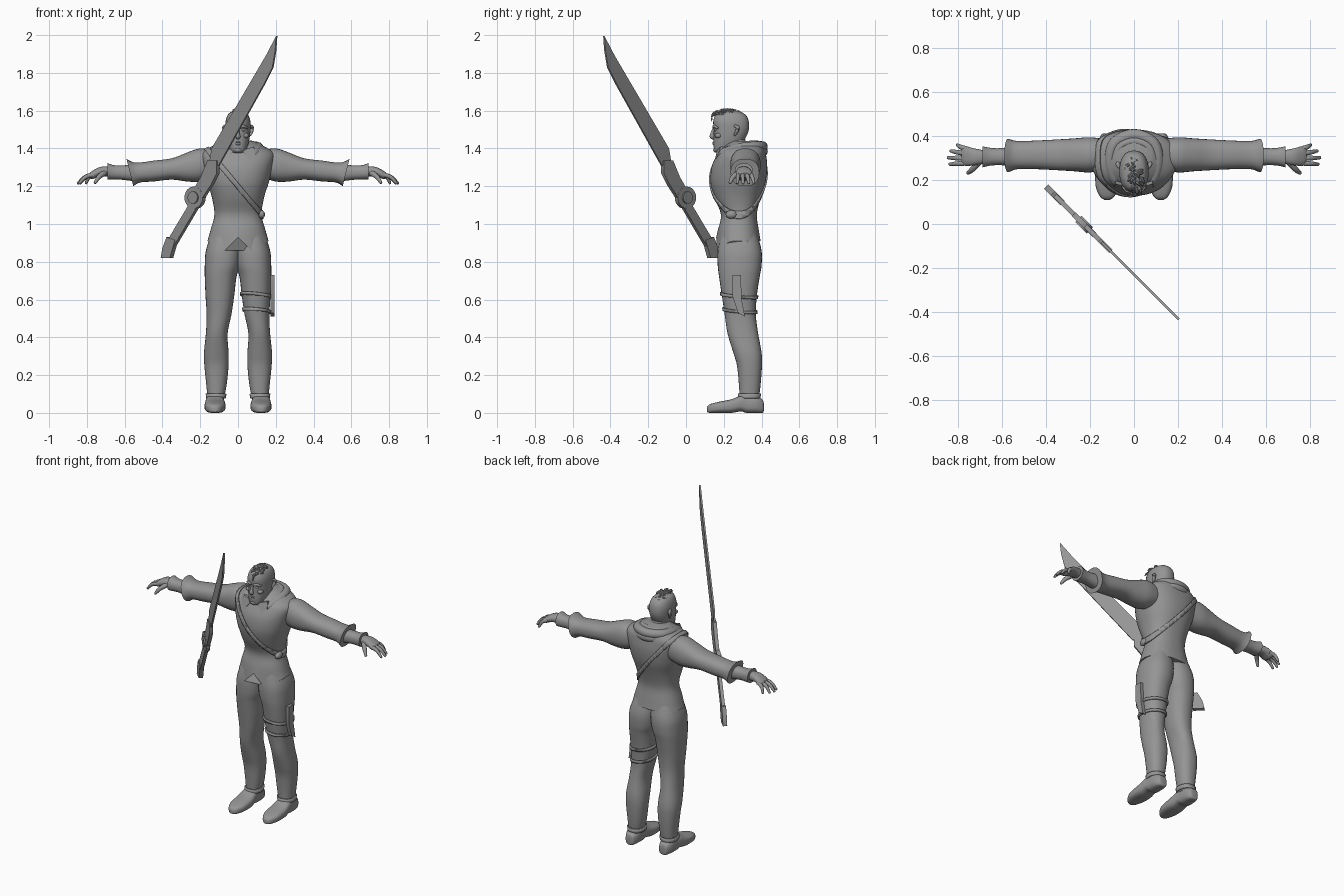
import bpy, bmesh, math, random
from mathutils import Vector

cube = bpy.data.objects.get("Cube")
if cube:
    bpy.data.objects.remove(cube, do_unlink=True)

grey = bpy.data.materials.new("plain grey")
grey.use_nodes = True
grey.diffuse_color = (0.3, 0.3, 0.3, 1)
grey.node_tree.nodes["Principled BSDF"].inputs["Base Color"].default_value = grey.diffuse_color


def finish(name, bm, mirror=False, angle=40):
    bmesh.ops.recalc_face_normals(bm, faces=bm.faces)
    mesh = bpy.data.meshes.new(name)
    bm.to_mesh(mesh)
    bm.free()
    mesh.materials.append(grey)
    obj = bpy.data.objects.new(name, mesh)
    bpy.context.collection.objects.link(obj)
    bpy.ops.object.select_all(action='DESELECT')
    obj.select_set(True)
    bpy.context.view_layer.objects.active = obj
    bpy.ops.object.shade_smooth_by_angle(angle=math.radians(angle))
    if mirror:
        obj.modifiers.new("mirror", 'MIRROR').use_mirror_merge = False
    return obj


def skin(name, rings, mirror=False):
    """Join rings of points into a closed surface."""
    bm = bmesh.new()
    loops = [[bm.verts.new(p) for p in ring] for ring in rings]
    n = len(loops[0])
    for a, b in zip(loops, loops[1:]):
        for i in range(n):
            j = (i + 1) % n
            bm.faces.new((a[i], a[j], b[j], b[i]))
    bm.faces.new(loops[0])
    bm.faces.new(loops[-1])
    return finish(name, bm, mirror)


def spline(rows, steps=4):
    """Smooth interpolation through rows of numbers."""
    out = []
    for i in range(len(rows) - 1):
        quad = [rows[max(0, i - 1)], rows[i], rows[i + 1], rows[min(len(rows) - 1, i + 2)]]
        for s in range(steps):
            t = s / steps
            out.append([b + t * ((c - a) + t * ((2*a - 5*b + 4*c - d) + t * (3*b - a - 3*c + d))) / 2
                        for a, b, c, d in zip(*quad)])
    return out + [list(rows[-1])]


def loft(name, axis, rows, power=2.3, n=32, warp=None, mirror=False):
    """Each row is a station along the axis, then the extents of the two other axes."""
    rings = []
    for t, a0, a1, b0, b1 in spline(rows):
        ring = []
        for k in range(n):
            ang = math.tau * k / n
            c, s = [math.copysign(abs(v) ** (2 / power), v) for v in (math.cos(ang), math.sin(ang))]
            a, b = (a0 + a1) / 2 + c * (a1 - a0) / 2, (b0 + b1) / 2 + s * (b1 - b0) / 2
            p = Vector({'x': (t, a, b), 'y': (a, t, b), 'z': (a, b, t)}[axis])
            if warp:
                warp(p)
            ring.append(p)
        rings.append(ring)
    return skin(name, rings, mirror)


def tube(name, rows, mirror=False, n=12, steps=4):
    """Round tube through points (x, y, z, radius) with softened ends."""
    path = spline(rows, steps)
    rings = []
    for i, row in enumerate(path):
        p = Vector(row[:3])
        tangent = Vector(path[min(i + 1, len(path) - 1)][:3]) - Vector(path[max(i - 1, 0)][:3])
        u = tangent.cross(Vector((0.1, 0.2, 1))).normalized()
        v = tangent.normalized().cross(u)
        ring = [p + row[3] * (u * math.cos(math.tau * k / n) + v * math.sin(math.tau * k / n)) for k in range(n)]
        tip = tangent.normalized() * row[3] * 0.5
        if i == 0:
            rings.append([p - tip + (q - p) * 0.5 for q in ring])
        rings.append(ring)
        if i == len(path) - 1:
            rings.append([p + tip + (q - p) * 0.5 for q in ring])
    return skin(name, rings, mirror)


def plate(name, outline, place, thick, mirror=False):
    """Flat outline put in space by place(a, b, offset)."""
    return skin(name, [[place(a, b, o) for a, b in outline] for o in (-thick / 2, thick / 2)], mirror)


def ball(name, centre, size, mirror=False):
    bm = bmesh.new()
    bmesh.ops.create_uvsphere(bm, u_segments=20, v_segments=12, radius=1)
    for v in bm.verts:
        v.co = Vector(centre) + v.co * Vector(size)
    return finish(name, bm, mirror)


def band(name, source, point, normal, width, mirror=False):
    """Strap cut from the surface of another part and lifted off it."""
    bm = bmesh.new()
    bm.from_mesh(source.data)
    normal = Vector(normal).normalized()
    for side in (1, -1):
        bmesh.ops.bisect_plane(bm, geom=bm.verts[:] + bm.edges[:] + bm.faces[:], clear_outer=True,
                               plane_co=Vector(point) + normal * side * width / 2, plane_no=normal * side)
    bm.normal_update()
    for v, n in [(v, v.normal.copy()) for v in bm.verts]:
        v.co += n * 0.004
    obj = finish(name, bm, mirror)
    solid = obj.modifiers.new("thickness", 'SOLIDIFY')
    solid.thickness, solid.offset = 0.008, 0


# Tunic with two pointed front tails
def hem(p):
    if p.z < 0.98:
        front = max(0, min(1, (0.3 - p.y) / 0.1))
        p.z -= (0.98 - p.z) * front * (1 - abs(abs(p.x) - 0.09) / 0.07)

tunic = loft("tunic", 'z', [(z, -w, w, y0, y1) for z, w, y0, y1 in [
    (.91, .162, .16, .395), (.97, .145, .17, .385), (1.05, .125, .185, .375), (1.14, .138, .15, .395),
    (1.22, .163, .13, .42), (1.3, .183, .135, .43), (1.36, .195, .16, .425), (1.39, .175, .18, .42),
    (1.42, .12, .21, .41), (1.44, .08, .24, .38)]], n=64, warp=hem)
band("chest_strap", tunic, (0, .28, 1.2), (.77, 0, .64), .025)
ball("strap_pouch", (.125, .24, 1.05), (.018, .03, .022))

# Trousers and shoes
leg = loft("trouser_legs", 'z', [
    (.07, .075, .16, .285, .385), (.15, .06, .168, .28, .395), (.25, .05, .178, .27, .402),
    (.32, .05, .18, .25, .4), (.42, .055, .17, .22, .382), (.52, .035, .166, .205, .37),
    (.62, .02, .172, .19, .375), (.72, .008, .176, .175, .39), (.78, -.01, .176, .168, .4),
    (.86, -.02, .17, .168, .4), (.95, -.02, .14, .185, .375)], mirror=True)
band("ankle_cuffs", leg, (0, 0, .09), (0, 0, 1), .025, mirror=True)
for z in (.58, .66):
    band("thigh_strap", leg, (0, 0, z), (.1, .1, 1), .016)
loft("shoes", 'y', [
    (.11, .11, .135, .005, .03), (.125, .09, .155, 0, .045), (.17, .07, .174, 0, .058),
    (.24, .066, .177, 0, .072), (.29, .072, .172, .008, .092), (.32, .075, .168, 0, .094),
    (.37, .077, .165, 0, .09), (.405, .09, .15, 0, .07), (.412, .1, .14, .01, .05)], power=2.8, mirror=True)
plate("thigh_holster", [(.245, .73), (.29, .73), (.295, .6), (.312, .51), (.275, .53), (.245, .62)],
      lambda y, z, o: Vector((.183 + o, y, z)), .022)

# Sleeves with slanted flared cuffs
def slant(p):
    if p.x > 0.5:
        p.x += (p.z - 1.27) * 0.25

loft("sleeves", 'x', [
    (.12, .25, .385, 1.25, 1.39), (.2, .235, .395, 1.225, 1.4), (.27, .24, .39, 1.225, 1.378),
    (.35, .245, .385, 1.235, 1.348), (.45, .25, .38, 1.225, 1.335), (.53, .25, .378, 1.22, 1.325),
    (.572, .236, .388, 1.2, 1.345)], warp=slant, mirror=True)

# Gloves
loft("glove_cuffs", 'x', [
    (.54, .265, .35, 1.225, 1.315), (.62, .268, .345, 1.235, 1.31), (.66, .265, .348, 1.235, 1.312),
    (.69, .258, .354, 1.235, 1.322)], mirror=True)
loft("palms", 'x', [
    (.68, .275, .335, 1.25, 1.305), (.73, .267, .345, 1.252, 1.302), (.77, .265, .352, 1.238, 1.282),
    (.785, .28, .34, 1.245, 1.27)], mirror=True)
for y, tip_x, tip_y in ((.278, .84, .272), (.299, .848, .302), (.32, .835, .333), (.34, .805, .36)):
    tube("finger", [(.755, y, 1.263, .012), ((tip_x + .77) / 2, (y + tip_y) / 2, 1.25, .011),
                    (tip_x, tip_y, 1.215, .007)], mirror=True)
tube("thumb", [(.705, .285, 1.272, .016), (.735, .25, 1.25, .013), (.757, .232, 1.218, .008)], mirror=True)

# Neck and head
tube("neck", [(0, .295, 1.34, .056), (0, .275, 1.4, .052), (0, .255, 1.46, .052)], n=24)
loft("head", 'z', [(z, -w, w, y0, y1) for z, w, y0, y1 in [
    (1.377, .022, .162, .2), (1.388, .04, .15, .235), (1.42, .054, .146, .29), (1.46, .062, .147, .318),
    (1.5, .066, .147, .333), (1.54, .066, .144, .333), (1.57, .058, .152, .322), (1.588, .045, .168, .3),
    (1.6, .02, .2, .26)]])
tube("nose", [(0, .147, 1.505, .007), (0, .139, 1.48, .009), (0, .138, 1.463, .013), (0, .15, 1.455, .008)])
tube("brows", [(.01, .147, 1.512, .007), (.03, .15, 1.517, .008), (.05, .168, 1.508, .006)], mirror=True)
ball("eyes", (.027, .157, 1.497), (.011, .009, .007), mirror=True)
ball("cheekbones", (.04, .172, 1.468), (.018, .02, .014), mirror=True)
for z, r in ((1.432, .005), (1.424, .006)):
    tube("lip", [(-.022, .158, z, r * .6), (0, .146, z, r), (.022, .158, z, r * .6)])
ball("chin", (0, .158, 1.392), (.02, .014, .014))
tube("ears", [(.064, .258, 1.47, .006), (.072, .268, 1.49, .009), (.074, .275, 1.51, .01),
              (.068, .258, 1.52, .007)], mirror=True)

# Short cropped sides with a curly crest
ball("hair_crest", (0, .232, 1.572), (.052, .083, .03))
random.seed(4)
for k in range(36):
    a, r = random.uniform(0, math.tau), random.uniform(0.1, 1)
    x, y = .045 * r * math.cos(a), .228 + .075 * r * math.sin(a)
    z = 1.6 - .022 * r * r
    dx, dy = random.uniform(-.016, .016), random.uniform(-.024, .008)
    tube("hair_lock", [(x, y, z - .012, .009), (x + dx, y + dy, z + .006, .008),
                       (x + 1.6 * dx, y + 2 * dy, z - .004, .003)], n=7, steps=3)
tube("forelock", [(.01, .17, 1.585, .009), (.015, .14, 1.575, .007), (.012, .136, 1.545, .002)], n=8)

# Lowered hood and collar
for name, scale, lift, r in (("hood_roll", 1, 0, .028), ("hood_lining", .78, .012, .02)):
    half = [(.045, .175, 1.35), (.085, .205, 1.375), (.108, .285, 1.4), (.085, .37, 1.41)]
    full = half + [(0, .405, 1.41)] + [(-x, y, z) for x, y, z in reversed(half)]
    tube(name, [(x * scale, .28 + (y - .28) * scale, z + lift, r * (.6 if y < .2 else 1)) for x, y, z in full], n=16)
ball("hood_fold", (0, .375, 1.385), (.095, .058, .04))
plate("collar_points", [(.02, 1.39), (.085, 1.41), (.09, 1.365), (.062, 1.335)],
      lambda x, z, o: Vector((x, .1 + o + (z - 1.2) * .35 + x * .2, z)), .014, mirror=True)

# Great sword, standing in an upright diagonal plane
def in_sword(x, z, o):
    return Vector((x + o * .707, -.23 - x + o * .707, z))

def disc(rx, rz):
    return [(-.227 + rx * math.cos(math.tau * k / 24), 1.14 + rz * math.sin(math.tau * k / 24)) for k in range(24)]

plate("sword_blade", [(.205, 1.995), (.2, 1.92), (.185, 1.83), (.14, 1.74), (-.1, 1.31), (-.15, 1.32), (-.137, 1.4),
                      (.15, 1.89)], in_sword, .01)
plate("sword_guard", [(-.105, 1.335), (-.105, 1.27), (-.135, 1.21), (-.18, 1.14), (-.235, 1.17), (-.19, 1.25),
                      (-.155, 1.335)], in_sword, .022)
plate("sword_ring", disc(.048, .058), in_sword, .024)
plate("sword_boss", disc(.026, .032), in_sword, .04)
plate("sword_grip", [(-.25, 1.11), (-.205, 1.1), (-.335, .88), (-.375, .9)], in_sword, .02)
plate("sword_pommel", [(-.37, .93), (-.325, .915), (-.352, .82), (-.4, .82), (-.392, .87)], in_sword, .026)
